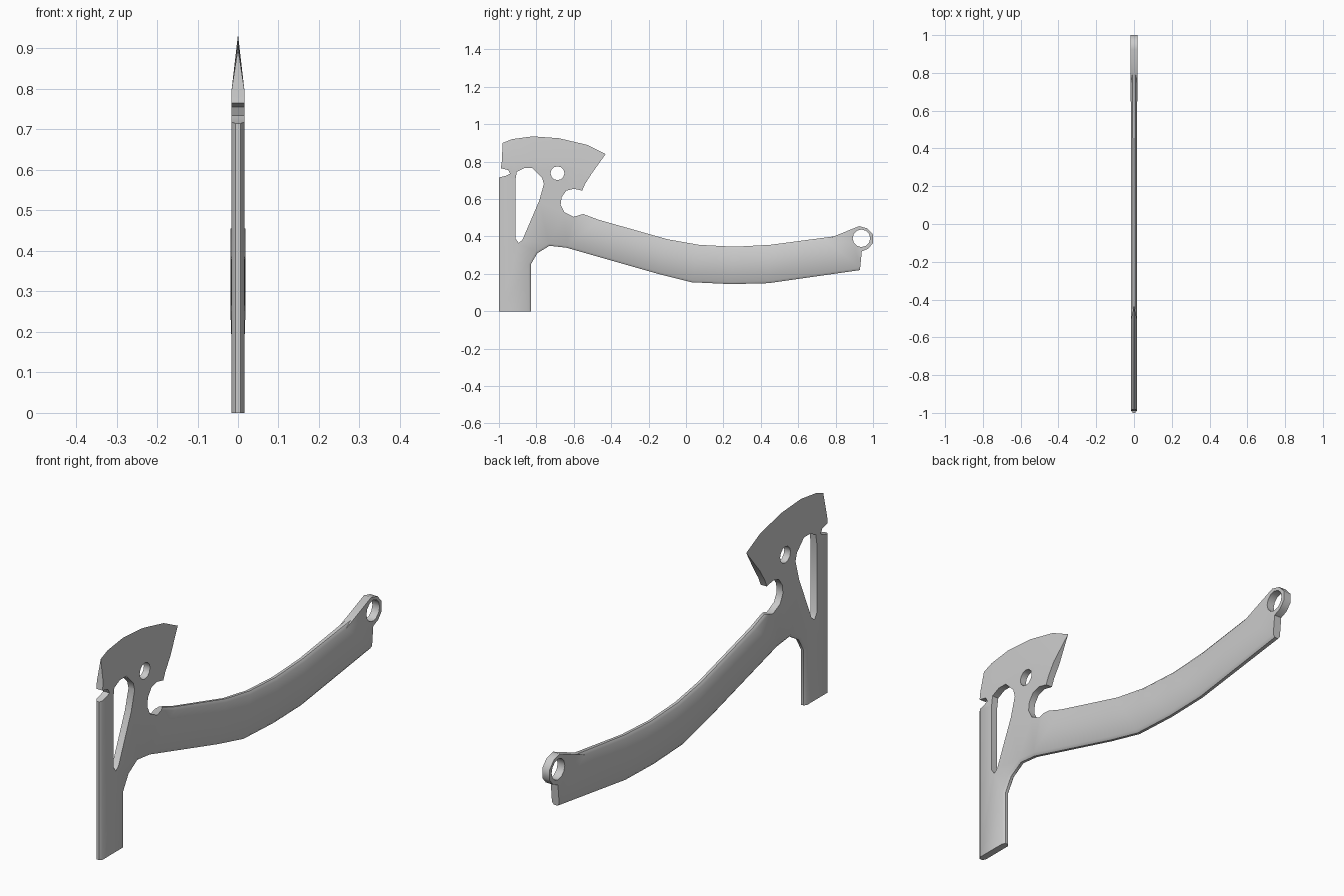
import bpy, bmesh, math

if "Cube" in bpy.data.objects:
    bpy.data.objects.remove(bpy.data.objects["Cube"])

# Side profile as (y, z), running counter-clockwise
shaft_and_handle = [
    (-1, 0), (-.83, 0), (-.83, .25), (-.795, .31), (-.73, .35), (-.64, .34),
    (-.15, .20), (.03, .155), (.24, .145), (.44, .15), (.93, .22), (.94, .32),
    (.975, .335), (1, .365), (1, .41), (.97, .443), (.925, .455), (.79, .40),
    (.45, .355), (.26, .345), (.07, .355), (-.1, .385), (-.47, .49), (-.55, .52)]
throat = [(-.60, .505), (-.65, .53), (-.67, .57), (-.665, .61), (-.64, .645),
          (-.60, .655), (-.555, .645), (-.54, .68)]
wedge_base = [(-.505, .735), (-.58, .765), (-.68, .79), (-.82, .80), (-.93, .80), (-.985, .80)]
cutting_edge = [(-.43, .84), (-.53, .89), (-.68, .925), (-.82, .935), (-.93, .92), (-.98, .90)]
notch = [(-.99, .765), (-.95, .755), (-.94, .735), (-.96, .725), (-1, .715)]
slot = [(-.912, .70), (-.905, .745), (-.865, .765), (-.82, .765), (-.77, .715),
        (-.76, .68), (-.785, .59), (-.875, .38), (-.895, .365), (-.912, .39)]


def circle(y, z, r, n):
    return [(y + r * math.cos(math.tau * i / n), z + r * math.sin(math.tau * i / n))
            for i in range(n)]


def half_width(y):
    return .0155 + .0025 * min(1, max(0, (y - .44) / .35))


outline = shaft_and_handle + throat + wedge_base + notch
count = len(outline)
arc_start = len(shaft_and_handle) + len(throat)
INSET, DEPTH = .012, .009
chamfered = set(range(1, 10)) | set(range(17, 23)) | {count - 1}


def edge_line(i):
    """Inward normal and chamfer offset of outline edge i."""
    (y0, z0), (y1, z1) = outline[i % count], outline[(i + 1) % count]
    length = math.hypot(y1 - y0, z1 - z0)
    return -(z1 - z0) / length, (y1 - y0) / length, INSET * (i % count in chamfered)


def inset_shift(i):
    a, b, d = edge_line(i - 1)
    e, f, g = edge_line(i)
    det = a * f - b * e
    if abs(det) < .02:
        return (a + e) / 2 * d, (b + f) / 2 * d
    return (d * f - b * g) / det, (a * g - d * e) / det


bm = bmesh.new()


def add_face(*verts):
    verts = list(dict.fromkeys(verts))
    if len(verts) > 2:
        bm.faces.new(verts)


def ring_edges(verts):
    return [bm.edges.new((v, verts[(i + 1) % len(verts)])) for i, v in enumerate(verts)]


# Flat side plate with its three openings
face, rim, mid = [], [], []
for i, (y, z) in enumerate(outline):
    dy, dz = inset_shift(i)
    h = half_width(y)
    face.append(bm.verts.new((h, y + dy, z + dz)))
    bevelled = i in chamfered or (i - 1) % count in chamfered
    rim.append(bm.verts.new((h - DEPTH, y, z)) if bevelled else face[-1])
    mid.append(bm.verts.new((0, y, z)))
edges = ring_edges(face)
holes = []
for pts in (slot, circle(-.687, .738, .037, 12), circle(.938, .39, .047, 12)):
    hole = [bm.verts.new((half_width(y), y, z)) for y, z in pts]
    holes.append(hole)
    edges += ring_edges(hole)
bmesh.ops.triangle_fill(bm, edges=edges, use_beauty=True, normal=(1, 0, 0))

# Chamfers and outer walls, leaving the blade base open
arc = range(arc_start, arc_start + len(wedge_base))
for i in range(count):
    j = (i + 1) % count
    if i in arc and j in arc:
        continue
    add_face(face[i], face[j], rim[j], rim[i])
    add_face(rim[i], rim[j], mid[j], mid[i])

# Walls inside the openings
for hole in holes:
    inner = [bm.verts.new((0, v.co.y, v.co.z)) for v in hole]
    for i in range(len(hole)):
        j = (i + 1) % len(hole)
        add_face(hole[i], hole[j], inner[j], inner[i])

# Blade wedge tapering to the cutting edge
tips = [bm.verts.new((0, y, z)) for y, z in cutting_edge]
for k in range(len(tips) - 1):
    i = arc_start + k
    add_face(face[i], face[i + 1], tips[k + 1], tips[k])
for k, i in ((0, arc[0]), (-1, arc[-1])):
    add_face(face[i], mid[i], tips[k])
bmesh.ops.delete(bm, geom=[v for v in bm.verts if not v.link_faces], context='VERTS')

# Mirror to the other side and weld
copy = bmesh.ops.duplicate(bm, geom=bm.verts[:] + bm.edges[:] + bm.faces[:])
for v in copy['geom']:
    if isinstance(v, bmesh.types.BMVert):
        v.co.x *= -1
bmesh.ops.remove_doubles(bm, verts=bm.verts[:], dist=.0001)
bmesh.ops.recalc_face_normals(bm, faces=bm.faces[:])

mesh = bpy.data.meshes.new("hatchet")
bm.to_mesh(mesh)
bm.free()
hatchet = bpy.data.objects.new("hatchet", mesh)
bpy.context.collection.objects.link(hatchet)
bpy.context.view_layer.objects.active = hatchet
hatchet.select_set(True)
bpy.ops.object.shade_smooth_by_angle(angle=math.radians(48))
